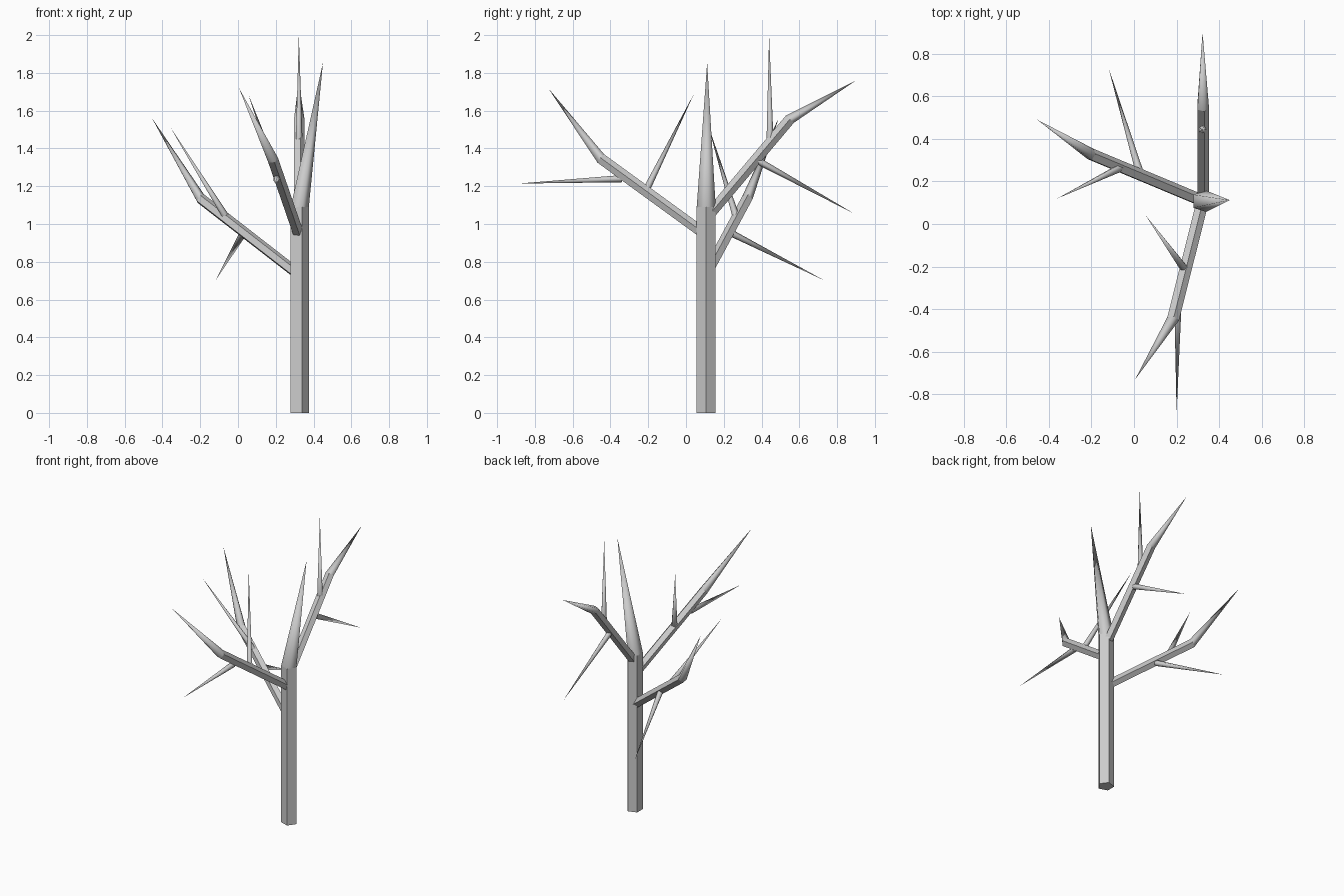
import bpy, bmesh
from math import cos, sin, tau
from mathutils import Vector

cube = bpy.data.objects.get("Cube")
if cube:
    bpy.data.objects.remove(cube, do_unlink=True)

GREY = (0.6, 0.6, 0.6, 1.0)
bark = bpy.data.materials.new("grey_bark")
bark.use_nodes = True
bark.diffuse_color = GREY
bark.node_tree.nodes["Principled BSDF"].inputs["Base Color"].default_value = GREY

SIDES = 5


def limb(name, radius, start, *path):
    """Five-sided limb: an optional straight shaft, then a smooth spike to the last point."""
    points = [Vector(p) for p in (start, *path)]
    turn = Vector((0, 0, 1)).rotation_difference(points[1] - points[0])
    corners = [turn @ Vector((cos(tau * i / SIDES), sin(tau * i / SIDES), 0)) * radius
               for i in range(SIDES)]
    bm = bmesh.new()
    rings = [[bm.verts.new(p + c) for c in corners] for p in points[:-1]]
    bm.faces.new(rings[0][::-1])
    for low, high in zip(rings, rings[1:]):
        for i in range(SIDES):
            j = (i + 1) % SIDES
            bm.faces.new((low[i], low[j], high[j], high[i]))
    tip = bm.verts.new(points[-1])
    for i in range(SIDES):
        face = bm.faces.new((rings[-1][i], rings[-1][(i + 1) % SIDES], tip))
        face.smooth = True
    # Keep the joint between the shaft or base and the spike crisp
    for i in range(SIDES):
        bm.edges.get((rings[-1][i], rings[-1][(i + 1) % SIDES])).smooth = False
    mesh = bpy.data.meshes.new(name)
    bm.to_mesh(mesh)
    bm.free()
    mesh.materials.append(bark)
    obj = bpy.data.objects.new(name, mesh)
    bpy.context.collection.objects.link(obj)


TRUNK, BRANCH, TWIG = 0.053, 0.03, 0.02

# Trunk with its leaning spike
limb("trunk", TRUNK, (0.322, 0.107, 0), (0.322, 0.107, 1.09), (0.45, 0.112, 1.855))

# High branch to the back
limb("back_branch", BRANCH, (0.322, 0.107, 1.03), (0.322, 0.55, 1.555), (0.322, 0.9, 1.76))
limb("back_upper_twig", TWIG, (0.322, 0.445, 1.43), (0.322, 0.44, 2.0))
limb("back_lower_twig", TWIG, (0.322, 0.38, 1.335), (0.322, 0.89, 1.055))

# Low branch to the right side
limb("right_branch", BRANCH, (0.322, 0.107, 0.73), (-0.2, 0.325, 1.135), (-0.455, 0.49, 1.56))
limb("right_upper_twig", TWIG, (-0.06, 0.267, 1.03), (-0.36, 0.12, 1.515))
limb("right_lower_twig", TWIG, (0.03, 0.23, 0.955), (-0.12, 0.735, 0.7))

# Middle branch to the front
limb("front_branch", BRANCH, (0.322, 0.107, 0.94), (0.182, -0.45, 1.345), (0.005, -0.73, 1.72))
limb("front_upper_twig", TWIG, (0.238, -0.21, 1.18), (0.055, 0.04, 1.685))
limb("front_lower_twig", TWIG, (0.205, -0.34, 1.24), (0.2, -0.89, 1.214))
